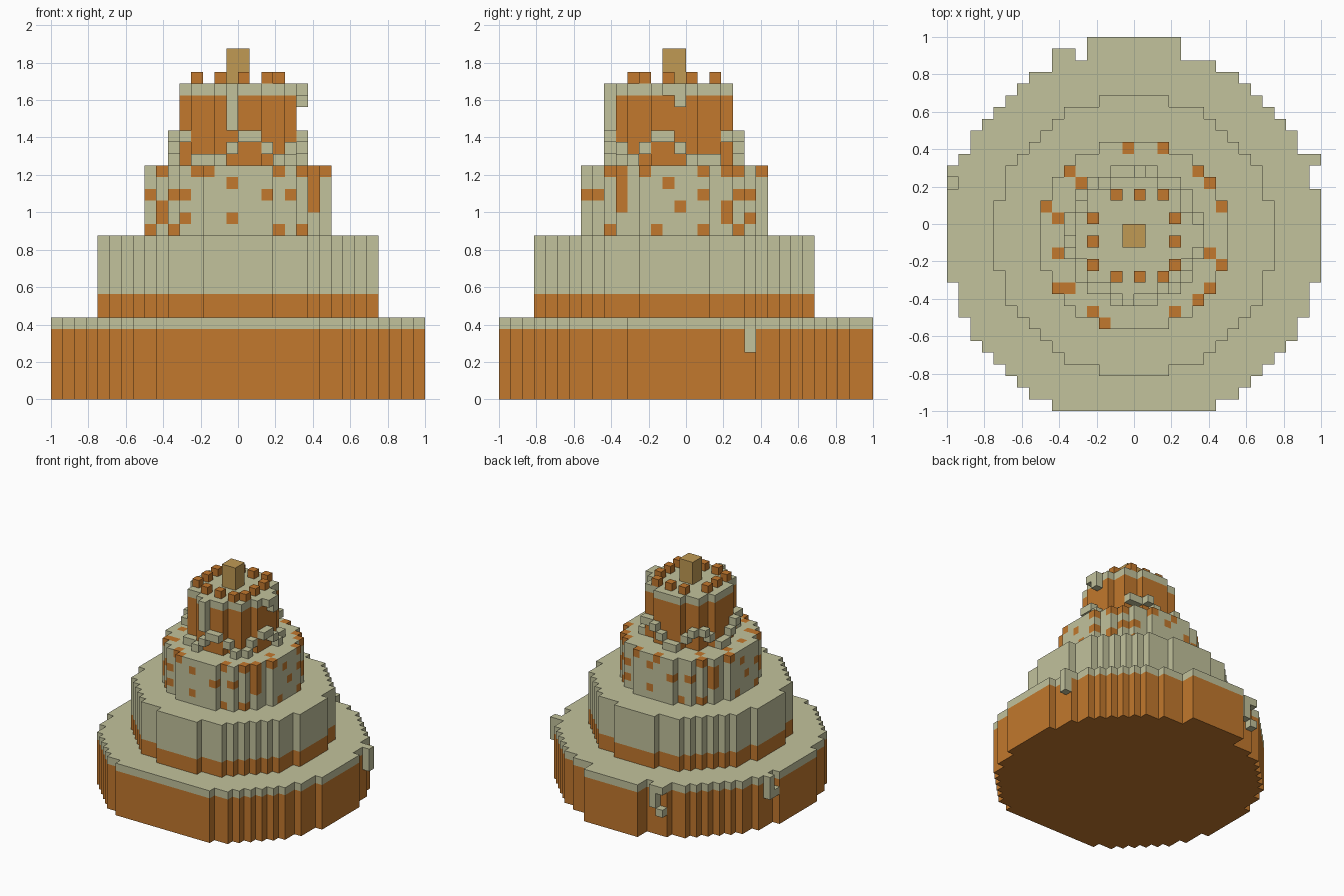
import bpy, bmesh, math

if "Cube" in bpy.data.objects:
    bpy.data.objects.remove(bpy.data.objects["Cube"], do_unlink=True)

U = 1 / 16      # size of one block
CY = -1         # cake axis, in blocks along y


def material(name, rgb):
    lin = [((c / 255 + 0.055) / 1.055) ** 2.4 for c in rgb] + [1]
    m = bpy.data.materials.new(name)
    m.use_nodes = True
    m.diffuse_color = lin
    m.node_tree.nodes["Principled BSDF"].inputs["Base Color"].default_value = lin
    return m


MATS = [material("caramel_orange", (194, 120, 45)),
        material("cream_icing", (194, 194, 156)),
        material("golden_topper", (192, 154, 84))]
ORANGE, CREAM, GOLD = range(3)


def disc(r):
    """Block cells of a rounded disc around the cake axis."""
    return {(x, y + CY) for y in range(-r, r)
            for half in [round(math.sqrt(r * r - (y + 0.5) ** 2))]
            for x in range(-half, half)}


def column(cells, z0, z1, colour):
    return {(x, y, z): colour for x, y in cells for z in range(z0, z1)}


def build(name, blocks):
    """Make one object from the exposed faces of a block dictionary."""
    bm = bmesh.new()
    verts = {}

    def vert(p):
        if p not in verts:
            verts[p] = bm.verts.new([c * U for c in p])
        return verts[p]

    for cell, colour in blocks.items():
        for axis in range(3):
            for side in (0, 1):
                near = list(cell)
                near[axis] += 2 * side - 1
                if tuple(near) in blocks:
                    continue
                ring = []
                for a, b in ((0, 0), (1, 0), (1, 1), (0, 1)):
                    p = list(cell)
                    p[axis] += side
                    p[(axis + 1) % 3] += a
                    p[(axis + 2) % 3] += b
                    ring.append(vert(tuple(p)))
                face = bm.faces.new(ring if side else ring[::-1])
                face.material_index = colour
    # Merge flat areas of one colour
    bmesh.ops.dissolve_limit(bm, angle_limit=0.01, verts=bm.verts[:],
                             edges=bm.edges[:], delimit={'MATERIAL'})
    bmesh.ops.triangulate(bm, faces=[f for f in bm.faces if len(f.verts) > 4])
    mesh = bpy.data.meshes.new(name)
    bm.to_mesh(mesh)
    bm.free()
    for m in MATS:
        mesh.materials.append(m)
    ob = bpy.data.objects.new(name, mesh)
    bpy.context.collection.objects.link(ob)
    return ob


# Bottom tier: cut flat at the front, thicker at the back, icing on top
base = {c for c in disc(16) if c[1] >= -16} | {(x, 15) for x in range(-4, 4)}
build("bottom_tier", {**column(base, 0, 6, ORANGE), **column(base, 6, 7, CREAM)})

# Icing drips on the bottom tier
build("right_drip", column([(15, 5)], 4, 7, CREAM))
build("left_drip", {**column([(-16, 4)], 4, 7, CREAM), **column([(-16, 3)], 4, 5, CREAM)})
build("back_drip", {**column([(-6, 14)], 4, 7, CREAM), **column([(-7, 14)], 3, 4, CREAM),
                    **column([(-7, 14)], 6, 7, CREAM)})

# Second tier with an orange band at its foot
build("second_tier", {**column(disc(12), 7, 9, ORANGE), **column(disc(12), 9, 14, CREAM)})

# Third tier with orange sprinkles set flush in the surface
cells = disc(8)
third = column(cells, 14, 20, CREAM)
front = {19: (-7, -4, -3, 3, 6, 7), 18: (-1,), 17: (-8, -5, 2, 4, 6),
         16: (-7, 6), 15: (-5, -1), 14: (-6, 3, 5)}
side = {19: (-7, -4, 3, 6), 18: (-6, -2), 17: (-9, -8, 4, 5),
        16: (-6, -1), 15: (3,), 14: (-7, -3, 1, 4)}
top = [(-1, 6), (2, 6), (-6, 4), (5, 4), (-5, 3), (-8, 1), (7, 1), (-7, 0),
       (-7, -3), (6, -3), (7, -4), (-7, -6), (-6, -6), (-4, -8), (3, -8), (-3, -9)]
for z, xs in front.items():
    for x in xs:
        ys = [c[1] for c in cells if c[0] == x]
        third[x, min(ys), z] = ORANGE
        if z < 19:
            ys = [c[1] for c in cells if c[0] == -1 - x]
            third[-1 - x, max(ys), z] = ORANGE
for z, ys in side.items():
    for y in ys:
        xs = [c[0] for c in cells if c[1] == y]
        third[max(xs), y, z] = ORANGE
        if z < 19:
            xs = [c[0] for c in cells if c[1] == -3 - y]
            third[min(xs), -3 - y, z] = ORANGE
for x, y in top:
    if (x, y, 19) in third:
        third[x, y, 19] = ORANGE
build("third_tier", third)

# Top tier with an icing cap
build("top_tier", {**column(disc(5), 20, 26, ORANGE), **column(disc(5), 26, 27, CREAM)})
build("top_front_drip", column([(-1, -7)], 23, 27, CREAM))
build("top_right_drip", {**column([(5, -1)], 25, 27, CREAM), **column([(5, -2)], 26, 27, CREAM)})

# Wavy icing garland around the top tier
garland = {}
for x, y in disc(6) - disc(5):
    a = math.atan2(y + 0.5 - CY, x + 0.5)
    z = 21 + round(1.2 * math.cos(5 * (a + math.radians(82))))
    garland[x, y, z] = CREAM
build("icing_garland", garland)

# Ring of small sweets and the central topper
sweets = [(x, y) for x in (-2, 0, 2) for y in (-5, 2)]
sweets += [(x, y) for x in (-4, 3) for y in (-4, -2, 0)]
build("sweets", column(sweets, 27, 28, ORANGE))
build("topper", column([(x, y) for x in (-1, 0) for y in (-2, -1)], 27, 30, GOLD))
